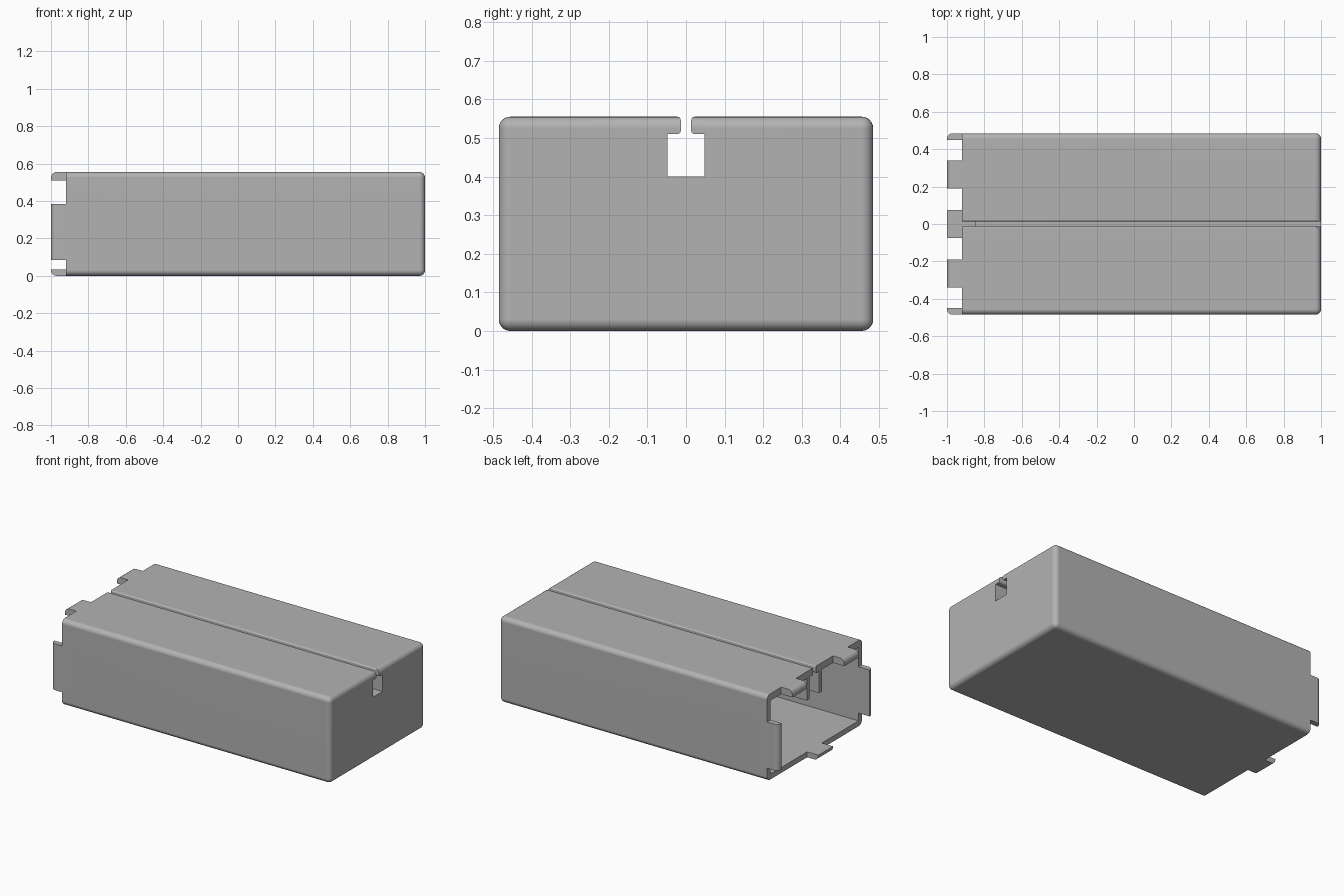
import bpy, bmesh, math

old = bpy.data.objects.get("Cube")
if old:
    bpy.data.objects.remove(old, do_unlink=True)

# Single plastic colour
grey = bpy.data.materials.new("plain grey")
grey.use_nodes = True
grey.diffuse_color = (0.45, 0.45, 0.45, 1)
grey.node_tree.nodes["Principled BSDF"].inputs["Base Color"].default_value = (0.45, 0.45, 0.45, 1)


def prism(name, profile, x0, x1):
    """Extrude a (y, z) outline along x."""
    bm = bmesh.new()
    face = bm.faces.new([bm.verts.new((x0, y, z)) for y, z in profile])
    ext = bmesh.ops.extrude_face_region(bm, geom=[face])
    verts = [v for v in ext["geom"] if isinstance(v, bmesh.types.BMVert)]
    bmesh.ops.translate(bm, verts=verts, vec=(x1 - x0, 0, 0))
    bmesh.ops.recalc_face_normals(bm, faces=bm.faces)
    mesh = bpy.data.meshes.new(name)
    bm.to_mesh(mesh)
    bm.free()
    obj = bpy.data.objects.new(name, mesh)
    bpy.context.collection.objects.link(obj)
    mesh.materials.append(grey)
    return obj


def block(y0, y1, z0, z1):
    return [(y0, z0), (y1, z0), (y1, z1), (y0, z1)]


def mirrored(half):
    return half + [(-y, z) for y, z in reversed(half)]


def apply(obj, mod):
    bpy.context.view_layer.objects.active = obj
    bpy.ops.object.modifier_apply(modifier=mod.name)


def cut(obj, profile, x0, x1):
    cutter = prism("cutter", profile, x0, x1)
    cutter.hide_render = True
    mod = obj.modifiers.new("cut", "BOOLEAN")
    mod.operation = "DIFFERENCE"
    mod.solver = "EXACT"
    mod.object = cutter
    apply(obj, mod)
    bpy.data.objects.remove(cutter, do_unlink=True)


HALF, TOP, END = 0.485, 0.555, -0.92

# Rounded outer shell
case = prism("enclosure_case", block(-HALF, HALF, 0, TOP), -1, 1)
bevel = case.modifiers.new("round", "BEVEL")
bevel.width, bevel.segments = 0.03, 6
apply(case, bevel)

# Hollow interior, leaving the hanging channel housing
cut(case, mirrored([(0.45, 0.035), (0.45, 0.51), (0.078, 0.51), (0.078, 0.368)]), END, 0.965)
cut(case, block(-0.45, 0.45, 0.035, 0.51), -1.2, END + 0.0005)

# T-shaped channel with rounded lips
r, gap = 0.009, 0.0135
arc = [i * math.pi / 8 for i in range(5)]
lower = [(gap + r - r * math.sin(a), 0.51 + r - r * math.cos(a)) for a in arc]
upper = [(gap + r - r * math.cos(a), TOP - r + r * math.sin(a)) for a in arc]
cut(case, mirrored([(0.048, 0.4), (0.048, 0.51)] + lower + upper + [(gap + r, 0.7)]), -1.2, 1.2)
cut(case, block(-0.048, 0.048, 0.3, 0.45), -1.2, -0.85)

# Notches between the tabs of the open end
cut(case, block(-0.19, 0.19, 0.4, 0.7), -1.2, END)
for side in (-1, 1):
    cut(case, block(side * 0.34, side * 0.6, 0.385, 0.7), -1.2, END)
    cut(case, block(side * 0.075, side * 0.6, -0.1, 0.085), -1.2, END)

# The corner cuts keep the top and bottom edges of the side tabs free
bpy.ops.object.select_all(action="DESELECT")
case.select_set(True)
bpy.context.view_layer.objects.active = case
bpy.ops.object.shade_smooth_by_angle(angle=math.radians(30))
normals = case.modifiers.new("clean shading", "WEIGHTED_NORMAL")
normals.keep_sharp = True
